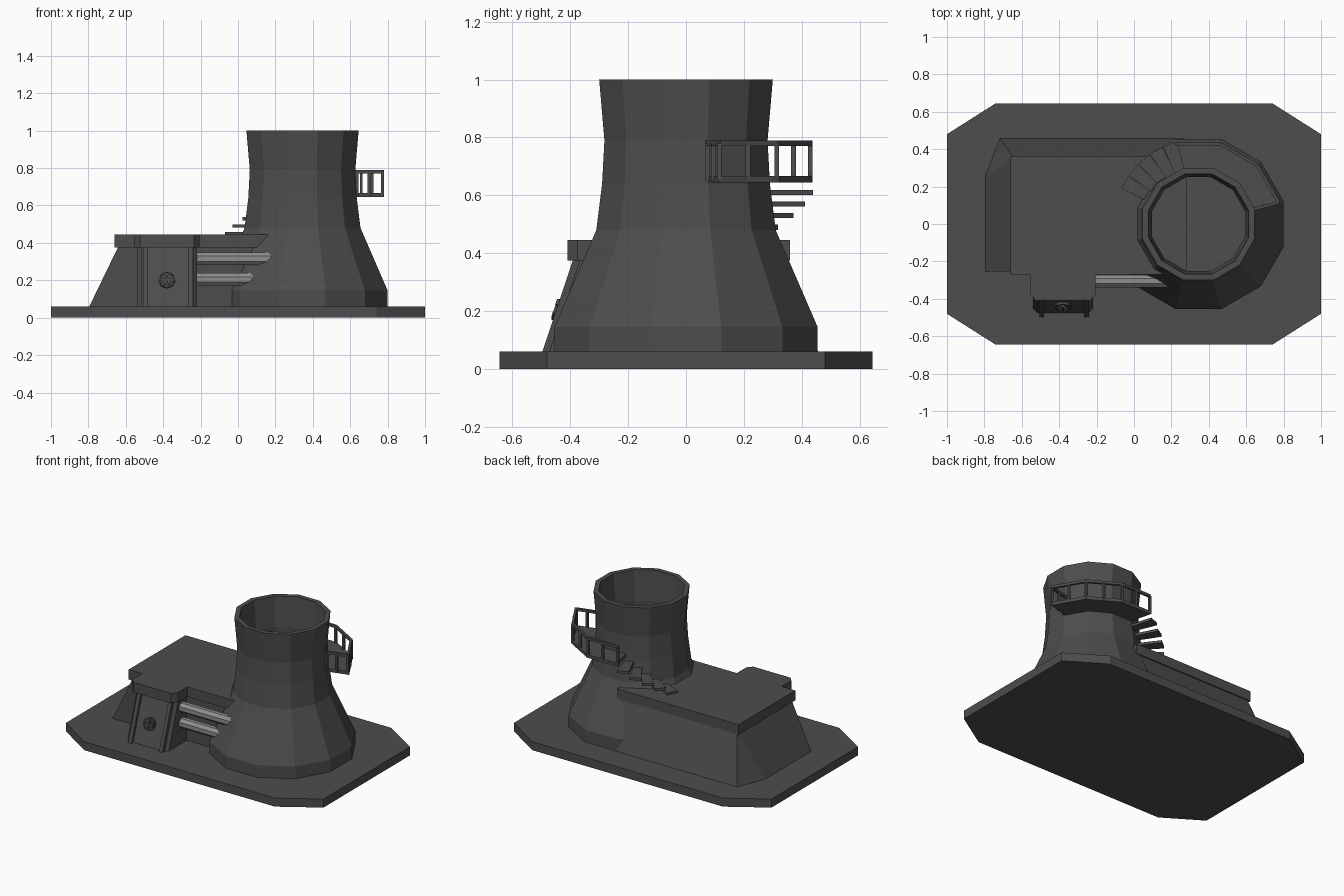
import bpy, bmesh, math
from mathutils import Vector, Matrix

if "Cube" in bpy.data.objects:
    bpy.data.objects.remove(bpy.data.objects["Cube"])


def material(name, v):
    m = bpy.data.materials.new(name)
    m.diffuse_color = (v, v, v, 1)
    m.use_nodes = True
    m.node_tree.nodes["Principled BSDF"].inputs["Base Color"].default_value = m.diffuse_color
    return m


DARK = material("dark_grey", 0.075)
LIGHT = material("pipe_grey", 0.27)
CX = 0.345                      # tower axis


def finish(name, bm, mat=DARK):
    bmesh.ops.recalc_face_normals(bm, faces=bm.faces)
    me = bpy.data.meshes.new(name)
    bm.to_mesh(me)
    bm.free()
    me.materials.append(mat)
    ob = bpy.data.objects.new(name, me)
    bpy.context.collection.objects.link(ob)
    return ob


def prism(name, pts, z0, z1):
    bm = bmesh.new()
    f = bm.faces.new([bm.verts.new((x, y, z0)) for x, y in pts])
    r = bmesh.ops.extrude_face_region(bm, geom=[f])
    vs = [v for v in r["geom"] if isinstance(v, bmesh.types.BMVert)]
    bmesh.ops.translate(bm, verts=vs, vec=(0, 0, z1 - z0))
    return finish(name, bm)


def hull(name, low, high, z0=0.05, z1=0.38):
    bm = bmesh.new()
    for pts, z in ((low, z0), (high, z1)):
        for x, y in pts:
            bm.verts.new((x, y, z))
    bmesh.ops.convex_hull(bm, input=bm.verts[:])
    bmesh.ops.dissolve_limit(bm, angle_limit=0.02, verts=bm.verts[:], edges=bm.edges[:])
    return finish(name, bm)


def add_bar(bm, a, b, w, h):
    """Box from a to b, w wide and h high."""
    a, b = Vector(a), Vector(b)
    d = b - a
    m = Matrix.Translation((a + b) / 2) @ d.to_track_quat('X', 'Z').to_matrix().to_4x4()
    m = m @ Matrix.Diagonal((d.length, w, h, 1))
    bmesh.ops.create_cube(bm, size=1, matrix=m)


def add_cyl(bm, r, depth, m, n):
    bmesh.ops.create_cone(bm, cap_ends=True, segments=n, radius1=r, radius2=r, depth=depth, matrix=m)


def polar(deg, r, z=None):
    a = math.radians(deg)
    p = (CX + r * math.cos(a), r * math.sin(a))
    return p if z is None else (*p, z)


# base slab with cut corners
prism("base_slab", [(-1, -.48), (-.74, -.645), (.74, -.645), (1, -.48),
                    (1, .48), (.74, .645), (-.74, .645), (-1, .48)], 0, .06)

# cooling tower: open twelve-sided shell
outer = [(.455, .05), (.455, .145), (.31, .48), (.29, .64), (.282, .79), (.30, 1.0)]
profile = outer + [(r - .032, max(z, .055)) for r, z in reversed(outer)]
bm = bmesh.new()
rings = [[bm.verts.new(polar(15 + 30 * i, r / math.cos(math.pi / 12), z)) for i in range(12)]
         for r, z in profile]
for k in range(len(rings)):
    a, b = rings[k], rings[(k + 1) % len(rings)]
    for i in range(12):
        j = (i + 1) % 12
        bm.faces.new((a[i], a[j], b[j], b[i]))
finish("cooling_tower", bm)

# building with leaning walls
hull("building_walls", [(-.80, -.255), (-.80, .25), (-.72, .46), (.27, .46), (.27, -.255)],
     [(-.64, -.255), (-.64, .35), (.27, .35), (.27, -.255)])

# roof slab with porch projection
prism("roof_slab", [(-.66, -.27), (-.555, -.27), (-.555, -.375), (-.525, -.41), (-.235, -.41),
                    (-.205, -.375), (-.205, -.27), (.28, -.27), (.28, .36), (-.66, .36)], .375, .445)

# front bay and ribs
hull("front_bay", [(-.54, -.25), (-.54, -.455), (-.515, -.48), (-.245, -.48), (-.22, -.455), (-.22, -.25)],
     [(-.54, -.25), (-.54, -.345), (-.515, -.37), (-.245, -.37), (-.22, -.345), (-.22, -.25)])
for side, x in (("left", -.493), ("right", -.253)):
    hull("bay_rib_" + side, [(x - .013, -.45), (x - .013, -.50), (x + .013, -.50), (x + .013, -.45)],
         [(x - .013, -.35), (x - .013, -.39), (x + .013, -.39), (x + .013, -.35)])

# round hatch with hand wheel on the bay
base = Matrix.Translation((-.38, -.434, .20)) @ Matrix.Rotation(math.radians(72), 4, 'X')
bm = bmesh.new()
add_cyl(bm, .045, .02, base, 8)
for i in range(8):
    a, b = math.pi / 4 * (i - .5), math.pi / 4 * (i + .5)
    p, q = [base @ Vector((.034 * math.cos(t), .034 * math.sin(t), .017)) for t in (a, b)]
    add_bar(bm, p, q, .01, .012)
for d in ((.034, 0), (0, .034)):
    add_bar(bm, base @ Vector((-d[0], -d[1], .015)), base @ Vector((d[0], d[1], .015)), .01, .012)
finish("hatch", bm)

# two pipes running into the tower
for name, z, x1 in (("upper_pipe", .315, .20), ("lower_pipe", .205, .12)):
    bm = bmesh.new()
    m = Matrix.Translation(((x1 - .25) / 2, -.305, z)) @ Matrix.Rotation(math.pi / 2, 4, 'Y')
    m = m @ Matrix.Rotation(math.pi / 8, 4, 'Z')
    add_cyl(bm, .036, x1 + .25, m, 8)
    finish(name, bm, LIGHT)

# balcony floor
ANG = (105, 75, 45, 15)
R = .452
prism("balcony_floor", [polar(a, R) for a in ANG] + [polar(a, .285) for a in reversed(ANG)], .645, .667)

# balcony railing
bm = bmesh.new()
top = [Vector(polar(a, R - .008, .78)) for a in ANG] + [Vector(polar(15, .29, .78))]
for i, (p, q) in enumerate(zip(top, top[1:])):
    add_bar(bm, p, q, .016, .018)
    for s in (p, (p + q) / 2):
        add_bar(bm, (s.x, s.y, .65), s, .016, .016)
add_bar(bm, (top[-1].x + .012, top[-1].y, .65), top[-1] + Vector((.012, 0, 0)), .016, .016)
finish("balcony_railing", bm)

# steps climbing round the tower
for i in range(5):
    a0 = 105 + 10.2 * i
    z = .61 - .04 * i
    prism("step_%d" % (i + 1), [polar(a0, .455), polar(a0 + 9.5, .455),
                                polar(a0 + 10.5, .28), polar(a0 - 1, .28)], z - .009, z + .009)
